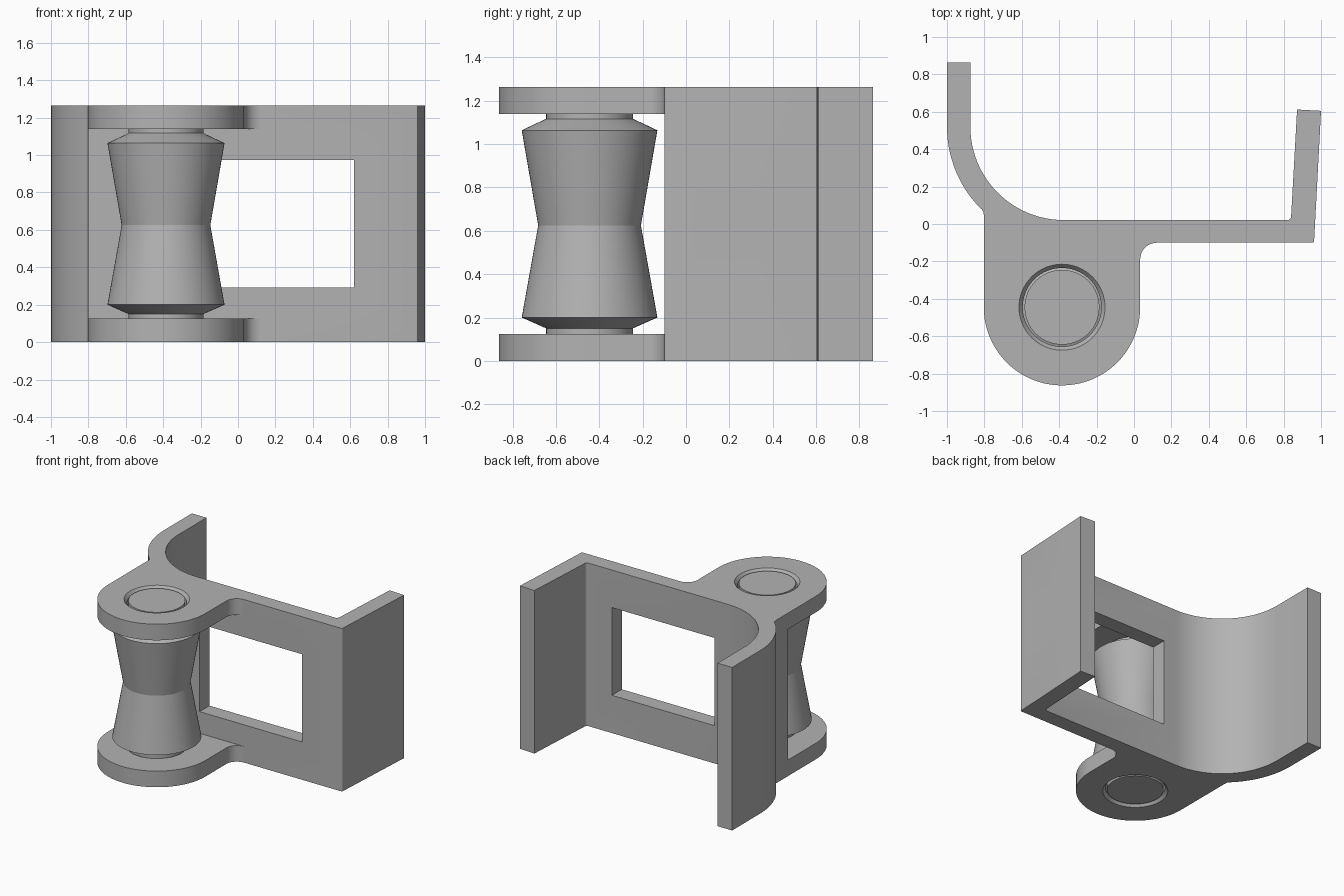
import bpy, bmesh, math
from mathutils import Matrix, Vector

if "Cube" in bpy.data.objects:
    bpy.data.objects.remove(bpy.data.objects["Cube"])

H = 1.264                      # overall height
PX, PY = -0.385, -0.445        # roller axis
LUG_R = 0.418

steel = bpy.data.materials.new("light_grey_steel")
steel.diffuse_color = (0.45, 0.45, 0.45, 1)
steel.use_nodes = True
steel.node_tree.nodes["Principled BSDF"].inputs["Base Color"].default_value = steel.diffuse_color


def arc(cx, cy, r, a0, a1, n):
    """Points on an arc, angles in degrees."""
    pts = []
    for i in range(n + 1):
        a = math.radians(a0 + (a1 - a0) * i / n)
        pts.append((cx + r * math.cos(a), cy + r * math.sin(a)))
    return pts


def make(name, bm):
    bmesh.ops.recalc_face_normals(bm, faces=bm.faces)
    me = bpy.data.meshes.new(name)
    bm.to_mesh(me)
    bm.free()
    me.materials.append(steel)
    ob = bpy.data.objects.new(name, me)
    bpy.context.collection.objects.link(ob)
    return ob


def prism(name, pts, z0, z1, matrix=Matrix()):
    bm = bmesh.new()
    face = bm.faces.new([bm.verts.new((x, y, z0)) for x, y in pts])
    ext = bmesh.ops.extrude_face_region(bm, geom=[face])
    top = [v for v in ext["geom"] if isinstance(v, bmesh.types.BMVert)]
    bmesh.ops.translate(bm, verts=top, vec=(0, 0, z1 - z0))
    bm.transform(matrix)
    return make(name, bm)


def lathe(name, profile, n=64):
    """Closed solid turned about the roller axis from (radius, z) points."""
    bm = bmesh.new()
    rings = [[bm.verts.new((PX + x, PY + y, z))
              for x, y in arc(0, 0, r, 0, 360 - 360 / n, n - 1)] for r, z in profile]
    for a, b in zip(rings, rings[1:]):
        for i in range(n):
            j = (i + 1) % n
            bm.faces.new((a[i], a[j], b[j], b[i]))
    bm.faces.new(rings[0])
    bm.faces.new(rings[-1])
    return make(name, bm)


def box(name, x0, x1, y0, y1, z0, z1):
    return prism(name, [(x0, y0), (x1, y0), (x1, y1), (x0, y1)], z0, z1)


def select(ob):
    bpy.ops.object.select_all(action='DESELECT')
    ob.select_set(True)
    bpy.context.view_layer.objects.active = ob


def cut(ob, cutter):
    mod = ob.modifiers.new("cut", 'BOOLEAN')
    mod.operation, mod.solver, mod.object = 'DIFFERENCE', 'EXACT', cutter
    select(ob)
    bpy.ops.object.modifier_apply(modifier=mod.name)
    bpy.data.objects.remove(cutter)


def smooth(ob, angle):
    select(ob)
    bpy.ops.object.shade_smooth_by_angle(angle=math.radians(angle))


# Bracket outline: curved arm, plate, leaning flange and rounded lug
outline = [(-1, 0.863), (-0.875, 0.863)]
outline += arc(-0.375, 0.521, 0.5, 180, 270, 24)             # inner bend
outline += arc(0.82, 0.041, 0.02, 270, 357, 5)               # flange root
outline += [(0.872, 0.612), (1, 0.605), (0.963, -0.09)]
outline += arc(0.953, -0.09, 0.01, -20, -90, 3)
outline += arc(0.123, -0.19, 0.09, 90, 180, 10)              # lug fillet
outline += arc(PX, PY, LUG_R, 0, -180, 40)                   # lug nose
outline += arc(-0.863, 0.045, 0.06, 0, 42, 6)                # arm root
outline += arc(-0.375, 0.521, 0.625, 226, 180, 14)           # outer bend
bracket = prism("bracket", outline, 0, H)

# Gap between the two lugs, then the rectangular window
cut(bracket, box("lug_gap", -0.95, 0.2, -1, -0.1, 0.125, 1.139))
cut(bracket, box("window", -0.26, 0.62, -0.3, 0.2, 0.293, 0.973))

# Slot through the flange, square to its leaning face
slot = arc(0.124, 0, 0.0865, -90, 90, 16) + arc(-0.124, 0, 0.0865, 90, 270, 16)
along = Vector((0.037, 0.695, 0)).normalized()
up = Vector((0, 0, 1))
axis = along.cross(up)
turn = Matrix((along, up, axis)).transposed().to_4x4()
turn.translation = (0.925, 0.266, H / 2)
cut(bracket, prism("slot", slot, -0.2, 0.2, turn))

# Countersunk pin holes through both lugs
C = 0.025
cut(bracket, lathe("pin_hole", [(0.25, -0.02), (0.23, 0), (0.21, C),
                                (0.21, H - C), (0.23, H), (0.25, H + 0.02)]))
smooth(bracket, 30)

# Waisted roller with its pin ends
roller = lathe("roller", [(0.2, 0.01), (0.2, 0.15), (0.313, 0.2), (0.237, 0.625),
                          (0.313, 1.064), (0.2, 1.117), (0.2, H - 0.01)])
smooth(roller, 15)
